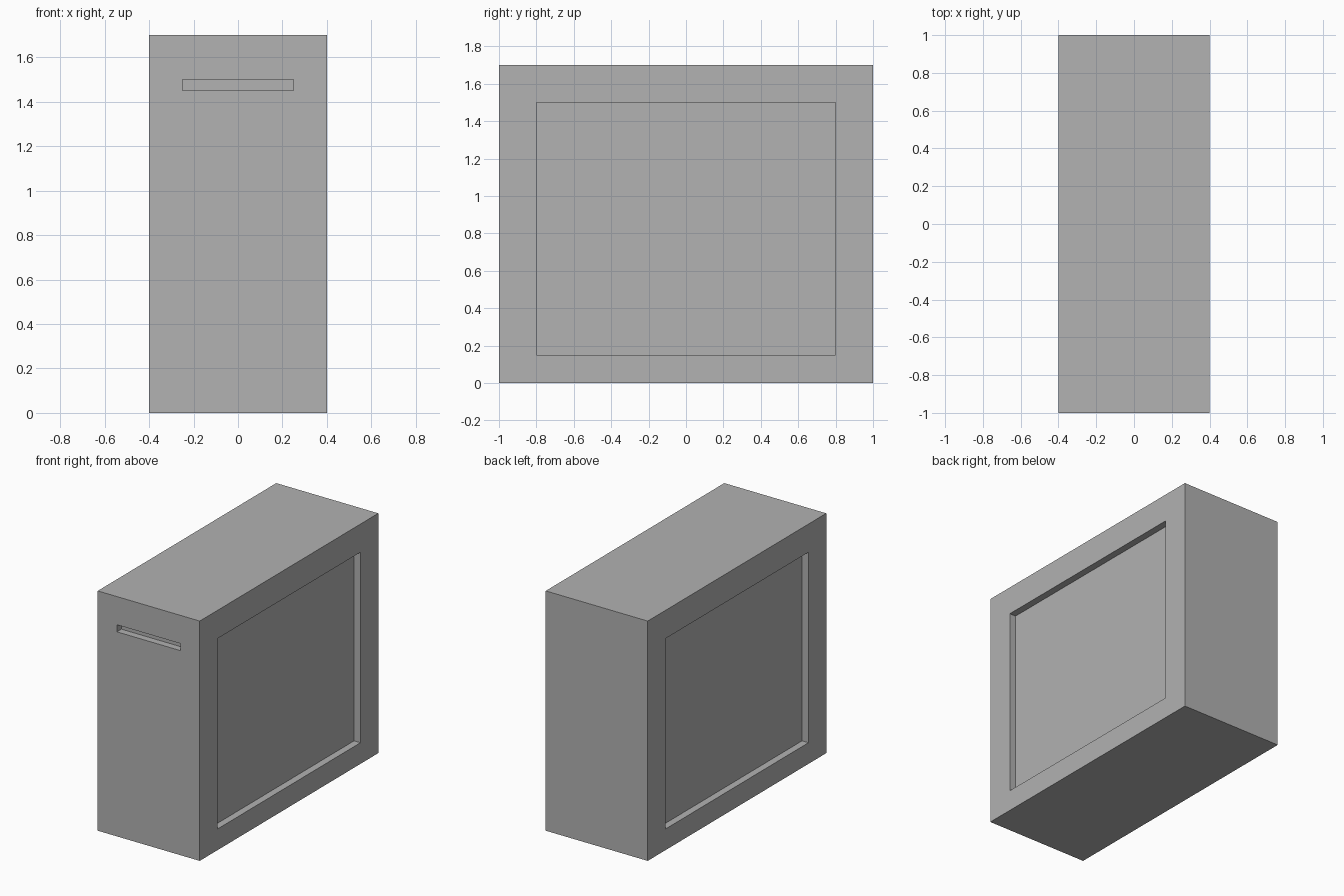
import bpy
import bmesh
from mathutils import Vector

default = bpy.data.objects.get("Cube")
if default:
    bpy.data.objects.remove(default, do_unlink=True)

WIDTH, DEPTH, HEIGHT = 0.8, 2.0, 1.7
RECESS = 0.05

# Single flat grey
grey = bpy.data.materials.new("plain_grey")
grey.use_nodes = True
colour = (0.445, 0.445, 0.445, 1.0)
grey.diffuse_color = colour
grey.node_tree.nodes["Principled BSDF"].inputs["Base Color"].default_value = colour


def sink_panel(bm, normal, across, half_across, z_low, z_high):
    """Cut a rectangular pocket into the outer face that points along normal."""
    normal = Vector(normal)
    face = max(bm.faces, key=lambda f: f.calc_center_median().dot(normal))
    bmesh.ops.inset_individual(bm, faces=[face], thickness=0.1)
    # Fit the inset face to the opening
    middle = face.calc_center_median().z
    for v in face.verts:
        v.co[across] = half_across if v.co[across] > 0 else -half_across
        v.co.z = z_high if v.co.z > middle else z_low
    # Push the floor of the pocket inward, leaving square walls
    floor = bmesh.ops.extrude_discrete_faces(bm, faces=[face])["faces"][0]
    bmesh.ops.translate(bm, verts=floor.verts, vec=-normal * RECESS)


# Case body
bm = bmesh.new()
bmesh.ops.create_cube(bm, size=1)
bmesh.ops.scale(bm, verts=bm.verts, vec=(WIDTH, DEPTH, HEIGHT))
bmesh.ops.translate(bm, verts=bm.verts, vec=(0, 0, HEIGHT / 2))

# Large panel on both sides, narrow slot at the front
for side in (-1, 1):
    sink_panel(bm, (side, 0, 0), 1, 0.8, 0.15, 1.5)
sink_panel(bm, (0, -1, 0), 0, 0.25, 1.45, 1.5)

bmesh.ops.recalc_face_normals(bm, faces=bm.faces)
mesh = bpy.data.meshes.new("case_body")
bm.to_mesh(mesh)
bm.free()
mesh.materials.append(grey)
bpy.context.collection.objects.link(bpy.data.objects.new("case_body", mesh))
